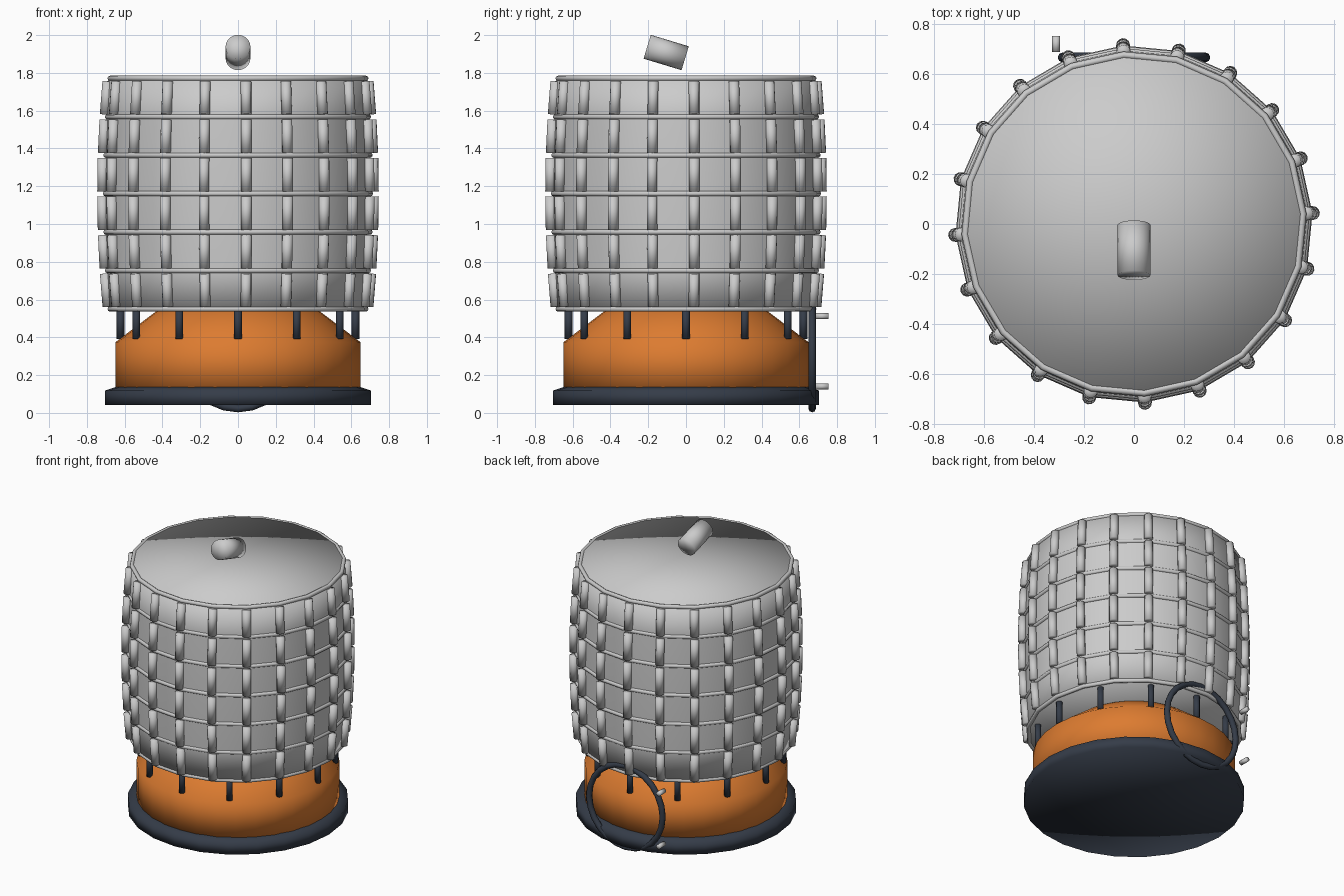
import bpy, bmesh, math
from mathutils import Vector, Matrix

cube = bpy.data.objects.get("Cube")
if cube:
    bpy.data.objects.remove(cube, do_unlink=True)


def material(name, rgb):
    m = bpy.data.materials.new(name)
    m.use_nodes = True
    m.diffuse_color = (*rgb, 1)
    m.node_tree.nodes["Principled BSDF"].inputs["Base Color"].default_value = (*rgb, 1)
    return m


GREY = material("light grey", (0.60, 0.60, 0.60))
ORANGE = material("orange", (0.72, 0.20, 0.03))
DARK = material("dark slate", (0.035, 0.045, 0.065))


def finish(bm, name, mat):
    bmesh.ops.recalc_face_normals(bm, faces=bm.faces)
    for f in bm.faces:
        f.smooth = True
    me = bpy.data.meshes.new(name)
    bm.to_mesh(me)
    bm.free()
    me.materials.append(mat)
    ob = bpy.data.objects.new(name, me)
    bpy.context.collection.objects.link(ob)
    return ob


def ring_points(bm, r, z, sides, phase):
    steps = [phase + math.tau * i / sides for i in range(sides)]
    return [bm.verts.new((r * math.cos(a), r * math.sin(a), z)) for a in steps]


def bridge(bm, a, b):
    n = len(a)
    for i in range(n):
        j = (i + 1) % n
        bm.faces.new((a[i], a[j], b[j], b[i]))


def turned(name, profile, sides, mat, phase=0.0):
    """Solid of revolution with fan caps, fully smooth."""
    bm = bmesh.new()
    rings = [ring_points(bm, r, z, sides, phase) for r, z in profile]
    for a, b in zip(rings, rings[1:]):
        bridge(bm, a, b)
    for ring, z in ((rings[0], profile[0][1]), (rings[-1], profile[-1][1])):
        mid = bm.verts.new((0, 0, z))
        for i in range(sides):
            bm.faces.new((mid, ring[i], ring[(i + 1) % sides]))
    return finish(bm, name, mat)


def torus(bm, R, r, sides, matrix, phase=0.0, tube=8):
    loops = []
    for k in range(tube):
        t = math.tau * k / tube
        loops.append(ring_points(bm, R + r * math.cos(t), r * math.sin(t), sides, phase))
    for k in range(tube):
        bridge(bm, loops[k], loops[(k + 1) % tube])
    bmesh.ops.transform(bm, matrix=matrix, verts=[v for l in loops for v in l])


def rod(bm, center, axis, length, r, sides=12):
    rot = Vector(axis).to_track_quat('Z', 'Y').to_matrix().to_4x4()
    bmesh.ops.create_cone(bm, cap_ends=True, cap_tris=True, segments=sides, radius1=r,
                          radius2=r, depth=length, matrix=Matrix.Translation(center) @ rot)


# Barrel shape: a gentle bulge between its two ends
BOTTOM, TOP, SLATS, ROWS = 0.545, 1.78, 20, 6
MID, HALF = (BOTTOM + TOP) / 2, (TOP - BOTTOM) / 2
PHASE = math.radians(3.5)


def bulge(z, r, drop):
    return r - drop * ((z - MID) / HALF) ** 2


levels = [BOTTOM + (TOP - BOTTOM) * i / ROWS for i in range(ROWS + 1)]
turned("barrel_body", [(bulge(z, 0.705, 0.02), z) for z in levels], SLATS, GREY, PHASE)

# Hoops around the barrel
bm = bmesh.new()
for i in range(ROWS + 1):
    z = 0.55 + 0.2035 * i
    torus(bm, bulge(z, 0.703, 0.025), 0.014, SLATS, Matrix.Translation((0, 0, z)), PHASE)
finish(bm, "barrel_hoops", GREY)

# Rows of short rods following the bulge
bm = bmesh.new()
for row in range(ROWS):
    z = 0.65 + 0.2035 * row
    r = bulge(z, 0.718, 0.03)
    slope = -0.06 * (z - MID) / HALF ** 2
    for i in range(SLATS):
        a = PHASE + math.tau * i / SLATS
        c, s = math.cos(a), math.sin(a)
        rod(bm, (r * c, r * s, z), (slope * c, slope * s, 1), 0.176, 0.028)
finish(bm, "barrel_slats", GREY)

# Orange drum with a sloped shoulder reaching into the barrel
turned("drum", [(0.648, 0.1), (0.648, 0.375), (0.43, 0.54), (0.38, 0.56)], 32, ORANGE)

# Base plate
turned("base_plate", [(0.705, 0.042), (0.705, 0.118), (0.645, 0.138)], 24, DARK)

# Posts between drum and barrel
bm = bmesh.new()
for i in range(12):
    a = math.tau * i / 12
    rod(bm, (0.622 * math.cos(a), 0.622 * math.sin(a), 0.475), (0, 0, 1), 0.17, 0.02)
finish(bm, "posts", DARK)

# Upright ring on the back
bm = bmesh.new()
torus(bm, 0.286, 0.02, 24, Matrix.Translation((0, 0.668, 0.309)) @ Matrix.Rotation(math.pi / 2, 4, 'X'))
finish(bm, "back_ring", DARK)

# Two pins beside the ring
bm = bmesh.new()
for z in (0.14, 0.512):
    rod(bm, (-0.312, 0.722, z), (0, 1, 0), 0.065, 0.016)
finish(bm, "back_pins", GREY)

# Tilted cylinder above the lid
bm = bmesh.new()
rod(bm, (0, -0.105, 1.908), (0, 0.957, -0.29), 0.21, 0.066, 20)
finish(bm, "top_cylinder", GREY)
